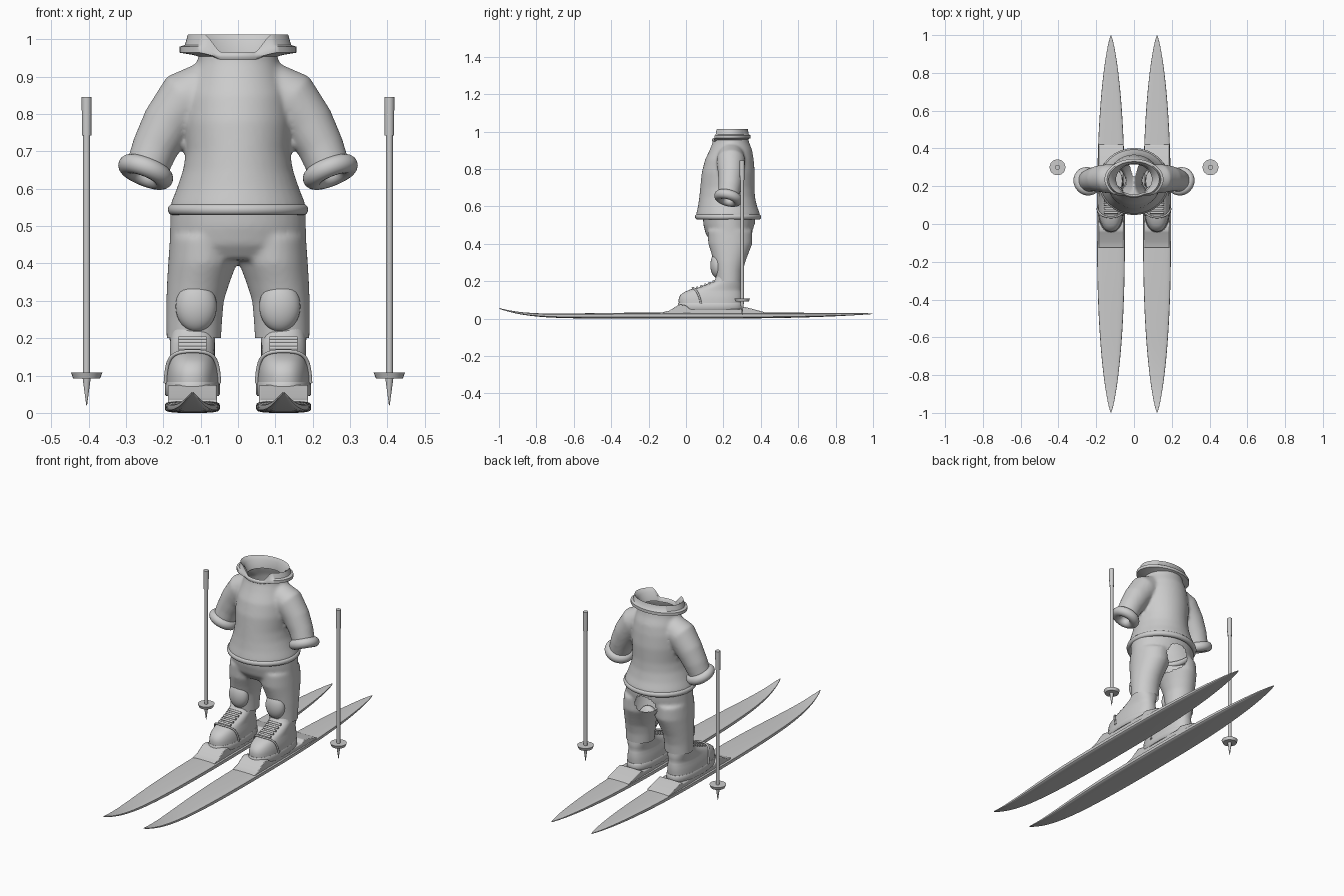
import bpy, bmesh, math
from mathutils import Vector

if "Cube" in bpy.data.objects:
    bpy.data.objects.remove(bpy.data.objects["Cube"])

gray = bpy.data.materials.new("plain_gray")
gray.use_nodes = True
gray.diffuse_color = (0.6, 0.6, 0.6, 1)
gray.node_tree.nodes["Principled BSDF"].inputs["Base Color"].default_value = (0.6, 0.6, 0.6, 1)


def finish(ob, name, angle=40):
    ob.name = name
    ob.data.materials.clear()
    ob.data.materials.append(gray)
    bpy.ops.object.select_all(action="DESELECT")
    ob.select_set(True)
    bpy.context.view_layer.objects.active = ob
    if ob.type == "MESH":
        bpy.ops.object.shade_smooth_by_angle(angle=math.radians(angle))
    return ob


def to_object(bm, name):
    bmesh.ops.recalc_face_normals(bm, faces=bm.faces)
    mesh = bpy.data.meshes.new(name)
    bm.to_mesh(mesh)
    bm.free()
    ob = bpy.data.objects.new(name, mesh)
    bpy.context.collection.objects.link(ob)
    return ob


def ring(center, u, v, power=2, n=40):
    """Superellipse ring spanned by the half-axes u and v."""
    def soft(c):
        return math.copysign(abs(c) ** (2 / power), c)
    angles = [2 * math.pi * i / n for i in range(n)]
    return [Vector(center) + u * soft(math.cos(a)) + v * soft(math.sin(a)) for a in angles]


def loft(bm, rings, closed=False):
    """Skin a row of rings, capping the ends unless closed."""
    rows = [[bm.verts.new(p) for p in r] for r in rings]
    pairs = list(zip(rows, rows[1:])) + ([(rows[-1], rows[0])] if closed else [])
    for a, b in pairs:
        for i in range(len(a)):
            j = (i + 1) % len(a)
            bm.faces.new((a[i], a[j], b[j], b[i]))
    if not closed:
        bm.faces.new(rows[0])
        bm.faces.new(rows[-1])


def stack(bm, rows, x=0.0, power=2):
    """Loft upward from rows of (z, x offset, y, half width, half depth)."""
    loft(bm, [ring((x + dx, y, z), Vector((rx, 0, 0)), Vector((0, ry, 0)), power)
              for z, dx, y, rx, ry in rows])


def tube(bm, path):
    """Loft round sections along (point, radius) pairs."""
    pts = [Vector(p) for p, r in path]
    rings = []
    for i, (p, r) in enumerate(path):
        t = (pts[min(i + 1, len(pts) - 1)] - pts[max(i - 1, 0)]).normalized()
        side = t.cross(Vector((0, 1, 0))).normalized()
        rings.append(ring(p, side * r, t.cross(side) * r))
    loft(bm, rings)


def fuse(bm, name):
    """Merge overlapping lofts into one soft skin and return it as a bmesh."""
    ob = to_object(bm, name)
    remesh = ob.modifiers.new("fuse", "REMESH")
    remesh.mode = "VOXEL"
    remesh.voxel_size = 0.008
    soften = ob.modifiers.new("soften", "SMOOTH")
    soften.iterations = 8
    graph = bpy.context.evaluated_depsgraph_get()
    mesh = bpy.data.meshes.new_from_object(ob.evaluated_get(graph))
    bpy.data.objects.remove(ob)
    out = bmesh.new()
    out.from_mesh(mesh)
    return out


def trim(bm, point, normal, test=lambda c: True):
    """Cut away everything beyond a plane, on faces that pass the test."""
    faces = [f for f in bm.faces if test(f.calc_center_median())]
    geom = faces + list({e for f in faces for e in f.edges}) + list({v for f in faces for v in f.verts})
    bmesh.ops.bisect_plane(bm, geom=geom, plane_co=point, plane_no=normal, clear_outer=True)


def rod(name, x, y, z0, z1, r0, r1):
    bpy.ops.mesh.primitive_cone_add(vertices=24, radius1=r0, radius2=r1, depth=z1 - z0,
                                    location=(x, y, (z0 + z1) / 2))
    finish(bpy.context.object, name)


# Jacket: torso and two sleeves, hollow with open neck, hem and wrists
bm = bmesh.new()
stack(bm, [(.515, 0, .225, .185, .174), (.56, 0, .225, .18, .17), (.6, 0, .222, .164, .158),
           (.65, 0, .22, .147, .149), (.7, 0, .221, .139, .145), (.78, 0, .226, .143, .142),
           (.85, 0, .232, .137, .13), (.9, 0, .24, .122, .114), (.94, 0, .24, .108, .098),
           (1.0, 0, .238, .1, .088)])
for s in (-1, 1):
    tube(bm, [((s * .06, .24, .885), .066), ((s * .14, .24, .842), .077), ((s * .188, .24, .775), .069),
              ((s * .222, .235, .71), .062), ((s * .245, .226, .65), .057), ((s * .263, .22, .6), .057)])
jacket = fuse(bm, "jacket")
trim(jacket, (0, 0, .965), (0, 0, 1))
trim(jacket, (0, 0, .54), (0, 0, -1))
for s in (-1, 1):
    axis = Vector((s * .36, -.25, -.9)).normalized()
    wrist = Vector((s * .247, .226, .645))
    trim(jacket, wrist + axis * .015, axis, lambda c: c.x * s > .192 and c.z < .7)
    # Rolled cuff
    bpy.ops.mesh.primitive_torus_add(major_segments=40, minor_segments=16, major_radius=.051,
                                     minor_radius=.026, location=wrist,
                                     rotation=axis.to_track_quat("Z", "Y").to_euler())
    finish(bpy.context.object, "left_cuff" if s > 0 else "right_cuff", 80)
finish(to_object(jacket, "jacket"), "jacket", 80)

# Jacket hem roll
bm = bmesh.new()
hem = []
for i in range(64):
    a = 2 * math.pi * i / 64
    out = Vector((math.cos(a), math.sin(a), 0))
    mid = Vector((.174 * out.x, .225 + .163 * out.y, .544))
    hem.append(ring(mid, out * .014, Vector((0, 0, .015)), n=12))
loft(bm, hem, closed=True)
finish(to_object(bm, "jacket_hem"), "jacket_hem", 80)

# Turned-down collar that drops to a low neckline at the front
bm = bmesh.new()
high = [(.095, .08, .95), (.112, .082, .995), (.134, .094, 1.013),
        (.142, .1, .985), (.156, .108, .98), (.156, .108, .964), (.12, .095, .958)]
low = [(.094, .08, .945), (.098, .084, .962), (.103, .09, .966),
       (.107, .094, .962), (.11, .097, .958), (.11, .097, .952), (.106, .094, .946)]
rows = []
for i in range(96):
    a = -math.pi + 2 * math.pi * i / 96
    w = min(max((abs(math.degrees(a)) - 27) / 15, 0), 1)
    w = w * w * (3 - 2 * w)
    rows.append([Vector(((p[0] * w + q[0] * (1 - w)) * math.sin(a),
                         .236 - (p[1] * w + q[1] * (1 - w)) * math.cos(a),
                         p[2] * w + q[2] * (1 - w))) for p, q in zip(high, low)])
loft(bm, rows, closed=True)
finish(to_object(bm, "collar"), "collar", 50)

# Trousers: hips and legs, hollow, with a hole in the seat
bm = bmesh.new()
stack(bm, [(.41, 0, .235, .165, .1), (.45, 0, .233, .183, .127),
           (.5, 0, .231, .182, .138), (.58, 0, .23, .18, .142)])
for s in (-1, 1):
    stack(bm, [(.17, s * .119, .23, .072, .068), (.25, s * .117, .23, .075, .074),
               (.3, s * .115, .232, .077, .084), (.35, s * .106, .235, .084, .1),
               (.4, s * .095, .237, .092, .118), (.47, s * .09, .235, .092, .12)])
trousers = fuse(bm, "trousers")
trim(trousers, (0, 0, .55), (0, 0, 1))
trim(trousers, (0, 0, .2), (0, 0, -1))
seat = []
for f in trousers.faces:
    c = f.calc_center_median()
    if c.y > .25 and (c.x / .065) ** 2 + ((c.z - .45) / .06) ** 2 < 1:
        seat.append(f)
bmesh.ops.delete(trousers, geom=seat, context="FACES")
finish(to_object(trousers, "trousers"), "trousers", 80)

for s, side in ((-1, "right"), (1, "left")):
    x = s * .122

    # Knee pad
    bpy.ops.mesh.primitive_uv_sphere_add(segments=32, ring_count=16, location=(s * .112, .168, .285))
    bpy.context.object.scale = (.055, .038, .068)
    finish(bpy.context.object, side + "_knee_pad", 80)

    # Boot upper and sole
    bm = bmesh.new()
    stack(bm, [(.075, 0, .13, .071, .168), (.1, 0, .13, .07, .17), (.125, 0, .134, .067, .166),
               (.143, 0, .145, .062, .152), (.156, 0, .16, .06, .135), (.168, 0, .184, .06, .113),
               (.185, 0, .205, .06, .092), (.2, 0, .223, .061, .072), (.23, 0, .228, .06, .064)],
          x, 2.4)
    finish(to_object(bm, "boot"), side + "_boot", 60)
    bm = bmesh.new()
    stack(bm, [(.045, 0, .13, .07, .17), (.05, 0, .13, .074, .174),
               (.076, 0, .13, .074, .174), (.082, 0, .13, .071, .17)], x, 2.4)
    finish(to_object(bm, "sole"), side + "_sole")

    # Toe cap seam
    curve = bpy.data.curves.new("seam", "CURVE")
    curve.dimensions = "3D"
    curve.bevel_depth = .005
    line = curve.splines.new("NURBS")
    path = [(-.072, .08, .08), (-.07, .07, .13), (-.055, .045, .163), (0, .03, .166),
            (.055, .045, .163), (.07, .07, .13), (.072, .08, .08)]
    line.points.add(len(path) - 1)
    for point, (px, py, pz) in zip(line.points, path):
        point.co = (x + px, py, pz, 1)
    line.use_endpoint_u = True
    seam = bpy.data.objects.new("seam", curve)
    bpy.context.collection.objects.link(seam)
    finish(seam, side + "_toe_seam")

    # Laces up the tongue
    for i in range(5):
        bpy.ops.mesh.primitive_cylinder_add(vertices=12, radius=.006, depth=.075,
                                            location=(x, .06 + .022 * i, .165 + .0085 * i),
                                            rotation=(0, math.pi / 2, 0))
        finish(bpy.context.object, f"{side}_lace_{i + 1}")

    # Binding: ramp in front of the toe, plate under the sole, wedge behind
    bm = bmesh.new()
    profile = [(-.125, .025), (-.125, .034), (-.09, .042), (-.045, .07), (-.03, .075), (.0, .07),
               (.02, .05), (.29, .05), (.31, .062), (.34, .056), (.42, .034), (.42, .025)]
    loft(bm, [[Vector((x + w, y, z)) for y, z in profile] for w in (-.066, .066)])
    binding = to_object(bm, "binding")
    bevel = binding.modifiers.new("round", "BEVEL")
    bevel.width = .004
    bevel.segments = 2
    finish(binding, side + "_binding")

    # Ski: long tapered blade with an upturned tip
    bm = bmesh.new()
    rows = []
    for i in range(49):
        y = -math.cos(math.pi * i / 48) * .998
        w = max(.074 * (1 - abs(y) ** 2.5) ** .75, .002)
        h = .002 + .014 * (1 - abs(y) ** 3)
        lift = .053 * abs(y) ** 7 if y < 0 else .02 * y ** 3
        rows.append(ring((x, y, .016 + lift - (.014 * abs(y) ** 3 if y < 0 else .01 * y ** 3)),
                         Vector((w, 0, 0)), Vector((0, 0, h)), 4, 24))
    loft(bm, rows)
    finish(to_object(bm, "ski"), side + "_ski", 35)

    # Pole: shaft, grip, basket and spike
    px, py = s * .405, .3
    rod(side + "_pole_shaft", px, py, .1, .75, .0095, .0095)
    rod(side + "_pole_grip", px, py, .742, .846, .0125, .0135)
    rod(side + "_pole_basket", px, py, .092, .108, .036, .042)
    rod(side + "_pole_spike", px, py, .02, .094, .001, .011)
